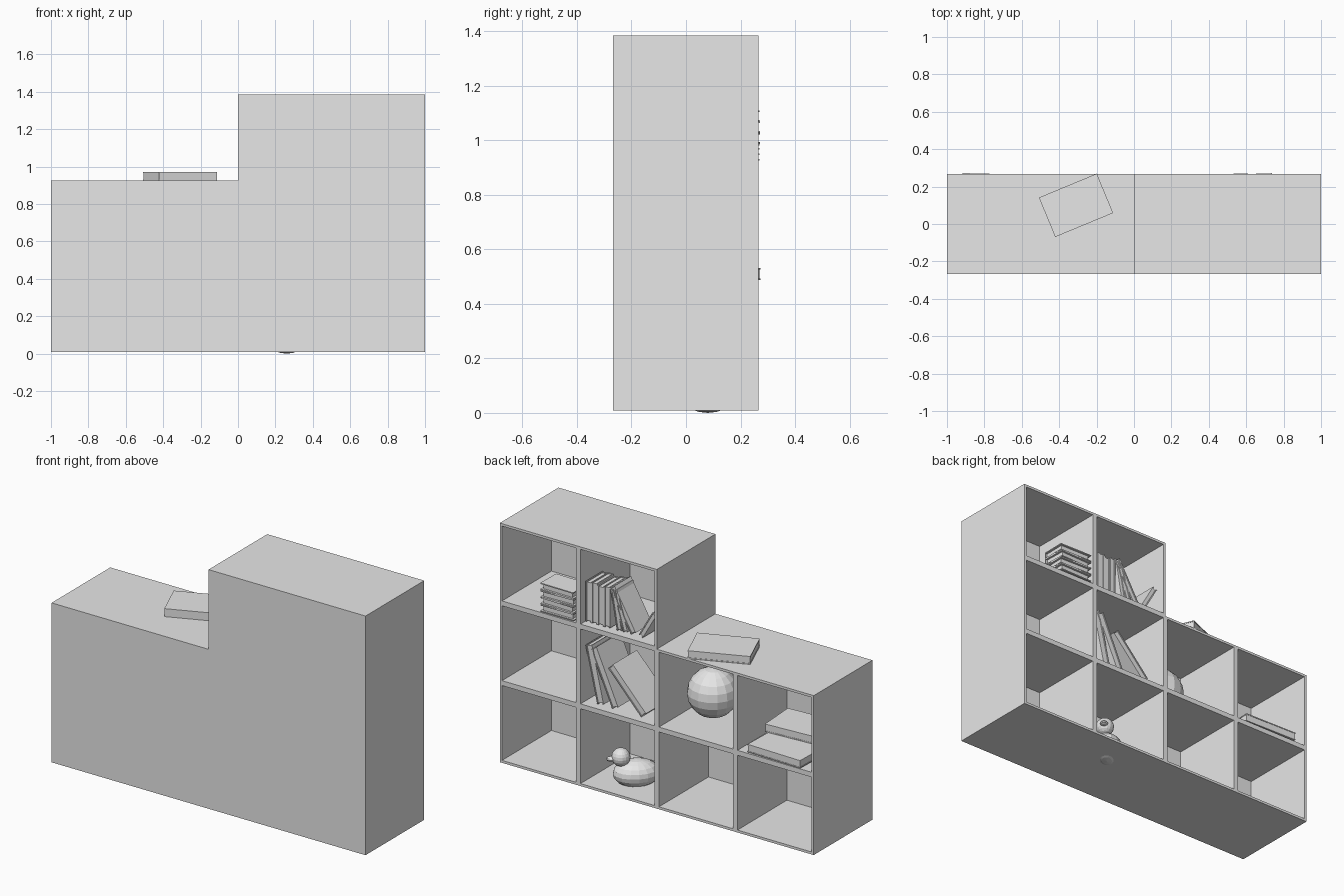
import bpy, bmesh
from math import radians, pi
from mathutils import Matrix, Vector

cube = bpy.data.objects.get("Cube")
if cube:
    bpy.data.objects.remove(cube, do_unlink=True)

grey = bpy.data.materials.new("plain_grey")
grey.use_nodes = True
GREY = (0.8, 0.8, 0.8, 1)
grey.diffuse_color = GREY
grey.node_tree.nodes["Principled BSDF"].inputs["Base Color"].default_value = GREY

BASE, CELL_W, CELL_H = 0.008, 0.5, 0.459
OPEN_Y, SOLID_Y, WALL, DEPTH = 0.266, -0.268, 0.02, 0.45


def floor(row):
    return BASE + row * CELL_H + WALL


def finish(bm, name):
    mesh = bpy.data.meshes.new(name)
    bmesh.ops.recalc_face_normals(bm, faces=bm.faces[:])
    bm.to_mesh(mesh)
    bm.free()
    mesh.materials.append(grey)
    obj = bpy.data.objects.new(name, mesh)
    bpy.context.collection.objects.link(obj)
    return obj


def box(bm, lo, hi, matrix):
    lo, hi = Vector(lo), Vector(hi)
    place = Matrix.Translation((lo + hi) / 2) @ Matrix.Diagonal((*(hi - lo), 1))
    bmesh.ops.create_cube(bm, size=1, matrix=matrix @ place)


def ball(bm, centre, radii, turn=0, segments=16, rings=10):
    matrix = (Matrix.Translation(centre) @ Matrix.Rotation(turn, 4, "Z")
              @ Matrix.Diagonal((*radii, 1)))
    bmesh.ops.create_uvsphere(bm, u_segments=segments, v_segments=rings,
                              radius=1, matrix=matrix)


# Stepped bookcase: a sheet of cells, thickened, with each cell hollowed out
bm = bmesh.new()
for col in range(4):
    for row in range(3 if col > 1 else 2):
        x, z = -1 + col * CELL_W, BASE + row * CELL_H
        bm.faces.new([bm.verts.new((x + i * CELL_W, OPEN_Y, z + j * CELL_H))
                      for i, j in ((0, 0), (0, 1), (1, 1), (1, 0))])
bmesh.ops.remove_doubles(bm, verts=bm.verts[:], dist=0.001)
cells = bm.faces[:]
body = bmesh.ops.extrude_face_region(bm, geom=cells, use_keep_orig=True)["geom"]
bmesh.ops.translate(bm, vec=(0, SOLID_Y - OPEN_Y, 0),
                    verts=[v for v in body if isinstance(v, bmesh.types.BMVert)])
bmesh.ops.inset_individual(bm, faces=cells, thickness=WALL)
for pocket in bmesh.ops.extrude_discrete_faces(bm, faces=cells)["faces"]:
    bmesh.ops.translate(bm, vec=(0, -DEPTH, 0), verts=pocket.verts[:])
bmesh.ops.recalc_face_normals(bm, faces=bm.faces[:])
bmesh.ops.dissolve_limit(bm, angle_limit=0.01, verts=bm.verts[:], edges=bm.edges[:])
finish(bm, "bookcase")


# Book: two covers, a spine and a page block set back from the cover edges
def book(name, length, depth, thick, matrix, recess=0.005):
    bm = bmesh.new()
    c, h = 0.006, depth / 2
    box(bm, (0, -h, 0), (length, h, c), matrix)
    box(bm, (0, -h, thick - c), (length, h, thick), matrix)
    box(bm, (0, -h, c), (length, c - h, thick - c), matrix)
    box(bm, (recess, c - h, c), (length - recess, h - recess, thick - c), matrix)
    return finish(bm, name)


def lying(name, x, y, z, turn, length, depth, thick, recess=0.002):
    matrix = (Matrix.Translation((x, y, z)) @ Matrix.Rotation(radians(turn), 4, "Z")
              @ Matrix.Translation((-length / 2, 0, 0)))
    book(name, length, depth, thick, matrix, recess)


def standing(name, x, y, z, lean, length, depth, thick):
    lift = max(0, -thick * Vector((1, 0)).angle(Vector((1, 0))) )
    tilt = Matrix.Rotation(radians(lean - 90), 4, "Y")
    lift = max(0, -(tilt @ Vector((0, 0, thick))).z)
    book(name, length, depth, thick, Matrix.Translation((x, y, z + lift)) @ tilt)


# Single book on the low top, and a loose pair in the end cell
lying("top_book", -0.31, 0.10, floor(2) - WALL, 22.5, 0.335, 0.228, 0.046)
lying("lower_flat_book", -0.75, 0.153, floor(1), -1.5, 0.34, 0.23, 0.045)
lying("upper_flat_book", -0.72, -0.04, floor(1) + 0.045, 3.7, 0.33, 0.23, 0.045)

# Stack of small books
for i, turn in enumerate((1, -1.5, 2, -1)):
    lying(f"stacked_book_{i + 1}", 0.635, 0.198, floor(2) + i * 0.041, turn,
          0.21, 0.14, 0.041, 0.012)

# Upright row, then leaning books: foot position, lean, length, thickness
row = [(0.478, 0, 0.23, 0.036), (0.44, 0, 0.235, 0.036), (0.402, 0, 0.225, 0.04),
       (0.36, 0, 0.235, 0.036), (0.28, 10, 0.235, 0.03), (0.24, 17, 0.235, 0.03),
       (0.19, 30, 0.27, 0.035), (0.14, -30, 0.17, 0.028)]
for i, (x, lean, length, thick) in enumerate(row):
    standing(f"row_book_{i + 1}", x, 0.155, floor(2), lean, length, 0.15, thick)

# Large leaning books
for i, (x, lean, length) in enumerate([(0.405, 13, 0.33), (0.31, 24, 0.34),
                                       (0.125, 43, 0.31)]):
    standing(f"leaning_book_{i + 1}", x, 0.12, floor(1), lean, length, 0.22, 0.042)

# Ball
bm = bmesh.new()
ball(bm, (-0.173, 0, floor(1) + 0.137), (0.138,) * 3)
finish(bm, "ball")

# Toy duck: body, head, beak and tail, turned to face the open corner
bm = bmesh.new()
facing = pi / 4
ball(bm, (0.26, 0.08, 0.076), (0.125, 0.09, 0.076), facing)
ball(bm, (0.32, 0.135, 0.17), (0.05,) * 3, facing)
ball(bm, (0.356, 0.171, 0.163), (0.028, 0.022, 0.013), facing, 10, 6)
ball(bm, (0.18, 0.0, 0.105), (0.04, 0.028, 0.022), facing, 10, 6)
finish(bm, "toy_duck")
